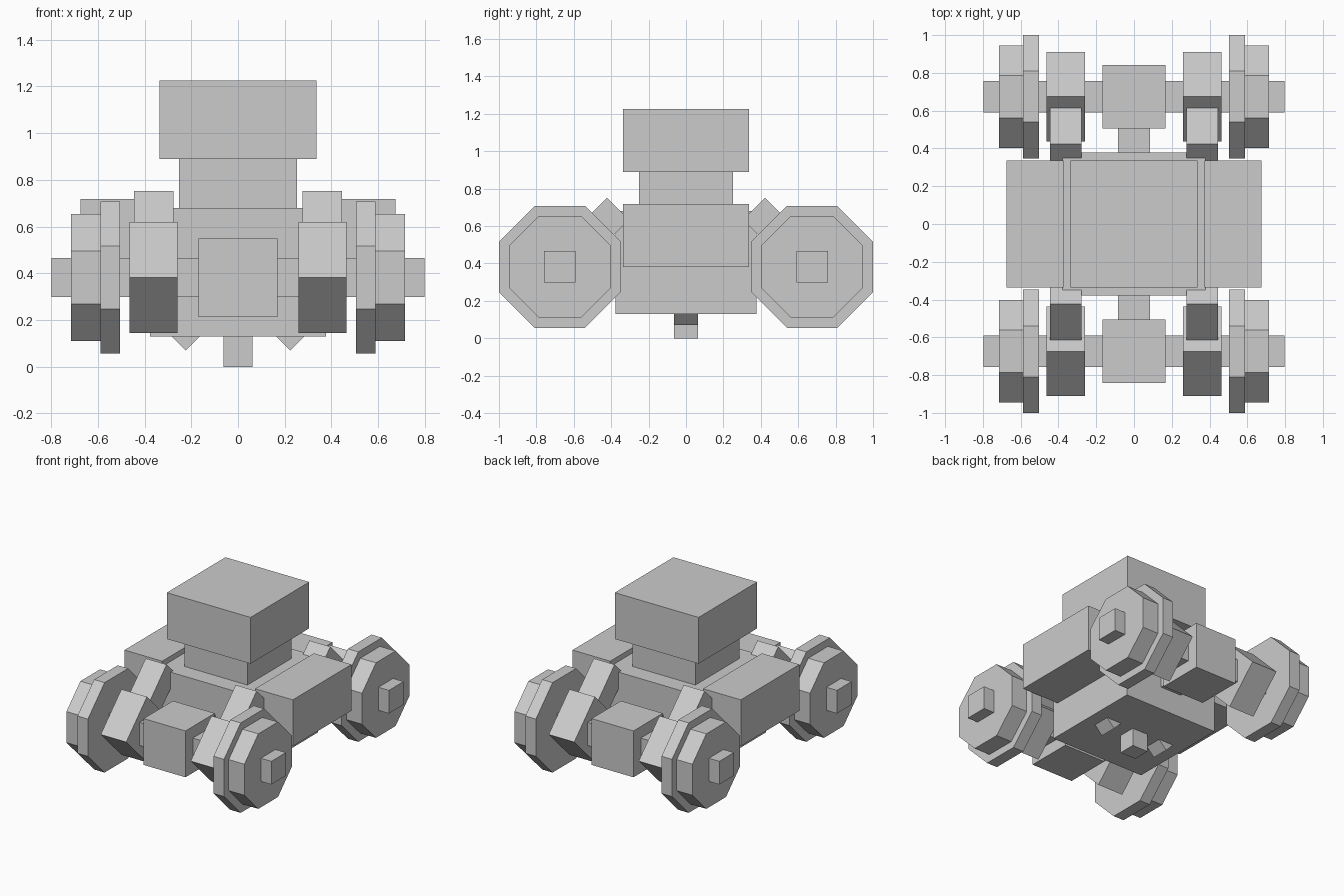
import bpy
from math import pi, cos
from mathutils import Matrix

cube = bpy.data.objects.get("Cube")
if cube:
    bpy.data.objects.remove(cube, do_unlink=True)

grey = bpy.data.materials.new("plain grey")
grey.use_nodes = True
GREY = (0.6, 0.6, 0.6, 1)
grey.diffuse_color = GREY
grey.node_tree.nodes["Principled BSDF"].inputs["Base Color"].default_value = GREY


def finish(name):
    obj = bpy.context.object
    obj.name = obj.data.name = name
    obj.data.materials.append(grey)
    return obj


def box(name, centre, size, rotation=(0, 0, 0)):
    bpy.ops.mesh.primitive_cube_add(size=1, location=centre, rotation=rotation)
    obj = finish(name)
    obj.scale = size
    return obj


def octagon(name, x, y, z, apothem, width):
    # Flat-topped eight-sided disc with its axis along x
    bpy.ops.mesh.primitive_cylinder_add(
        vertices=8, radius=apothem / cos(pi / 8), depth=width, location=(x, y, z))
    obj = finish(name)
    obj.data.transform(Matrix.Rotation(pi / 2, 4, 'Y') @ Matrix.Rotation(pi / 8, 4, 'Z'))
    return obj


# Central body, neck and head
box("body", (0, 0, 0.405), (0.755, 0.755, 0.55))
box("neck", (0, 0, 0.785), (0.504, 0.504, 0.23))
box("head", (0, 0, 1.057), (0.672, 0.672, 0.336))

# Underside nozzle and its tilted side studs
box("bottom_peg", (0, 0, 0.08), (0.126, 0.126, 0.16))
for side, label in ((1, "left"), (-1, "right")):
    box(f"{label}_bottom_stud", (side * 0.224, 0, 0.159), (0.126, 0.126, 0.126), (0, pi / 4, 0))
    box(f"{label}_side_pod", (side * 0.524, 0, 0.55), (0.302, 0.672, 0.336))

# Front and rear axle assemblies
AXLE_Y, AXLE_Z = 0.674, 0.382
for end, place in ((-1, "front"), (1, "rear")):
    y = end * AXLE_Y
    box(f"{place}_axle", (0, y, AXLE_Z), (1.596, 0.168, 0.168))
    box(f"{place}_gearbox", (0, y, AXLE_Z), (0.336, 0.336, 0.336))
    box(f"{place}_coupling", (0, end * 0.44, AXLE_Z), (0.168, 0.16, 0.168))
    for side, label in ((1, "left"), (-1, "right")):
        tilt = (end * pi / 4, 0, 0)
        x = side * 0.361
        box(f"{place}_{label}_hub_block", (x, y, AXLE_Z), (0.205, 0.336, 0.336), tilt)
        # Arm rises at 45 degrees from the hub block toward the body
        length = 0.44
        shift = length / 2 * cos(pi / 4)
        box(f"{place}_{label}_suspension_arm", (x, y - end * shift, AXLE_Z + shift),
            (0.168, 0.168, length), tilt)
        octagon(f"{place}_{label}_wheel_flange", side * 0.546, y, AXLE_Z, 0.326, 0.084)
        octagon(f"{place}_{label}_wheel", side * 0.651, y, AXLE_Z, 0.272, 0.126)
